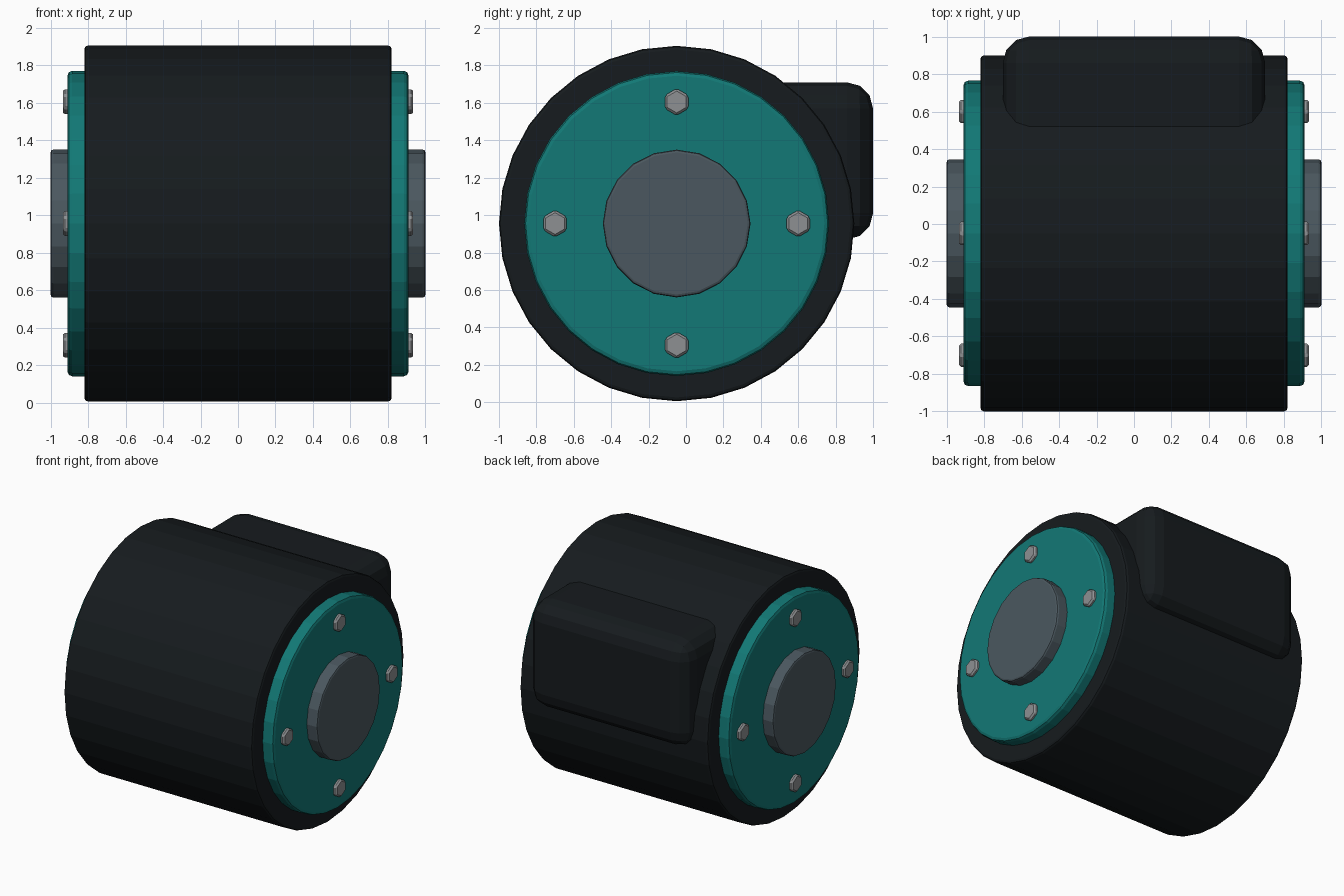
import bpy
from math import pi, sin, cos

if "Cube" in bpy.data.objects:
    bpy.data.objects.remove(bpy.data.objects["Cube"])

CY, CZ = -0.05, 0.955  # drum axis


def material(name, rgb):
    m = bpy.data.materials.new(name)
    m.diffuse_color = (*rgb, 1)
    m.use_nodes = True
    m.node_tree.nodes["Principled BSDF"].inputs["Base Color"].default_value = m.diffuse_color
    return m


RUBBER = material("dark_rubber", (0.008, 0.011, 0.013))
TEAL = material("teal_paint", (0.006, 0.19, 0.18))
STEEL = material("dark_steel", (0.07, 0.097, 0.115))
BOLT = material("bolt_steel", (0.27, 0.28, 0.29))


def finish(name, mat, bevel, segments):
    ob = bpy.context.object
    ob.name = name
    ob.data.materials.append(mat)
    b = ob.modifiers.new("Bevel", "BEVEL")
    b.width, b.segments = bevel, segments
    b.limit_method = "ANGLE"
    return ob


def disc(name, mat, r, x0, x1, sides, bevel, y=CY, z=CZ, segments=2, spin=0):
    # cylinder lying along x; spin turns the polygon about its axis
    bpy.ops.mesh.primitive_cylinder_add(
        vertices=sides, radius=r, depth=x1 - x0,
        location=((x0 + x1) / 2, y, z), rotation=(0, pi / 2, 0))
    ob = bpy.context.object
    bpy.ops.object.transform_apply(location=False, rotation=True, scale=True)
    ob.rotation_euler.x = spin
    return finish(name, mat, bevel, segments)


# main drum
disc("drum_body", RUBBER, 0.95, -0.82, 0.82, 32, 0.02)

# rounded housing on the back
bpy.ops.mesh.primitive_cube_add(size=1, location=(0, 0.675, 1.29))
bpy.context.object.scale = (1.4, 0.65, 0.84)
bpy.ops.object.transform_apply(location=False, rotation=False, scale=True)
finish("rear_housing", RUBBER, 0.14, 3)

# end plates, hubs and bolts on both sides
for side, s in (("right", 1), ("left", -1)):
    def span(a, b):
        return sorted((s * a, s * b))

    disc(f"end_plate_{side}", TEAL, 0.815, *span(0.72, 0.91), 32, 0.025)
    disc(f"hub_{side}", STEEL, 0.395, *span(0.82, 1.0), 20, 0.015)
    for i in range(4):
        a = i * pi / 2
        disc(f"bolt_{side}_{i + 1}", BOLT, 0.072, *span(0.85, 0.935), 6, 0.012,
             CY + 0.65 * cos(a), CZ + 0.65 * sin(a), 1, pi / 2)
